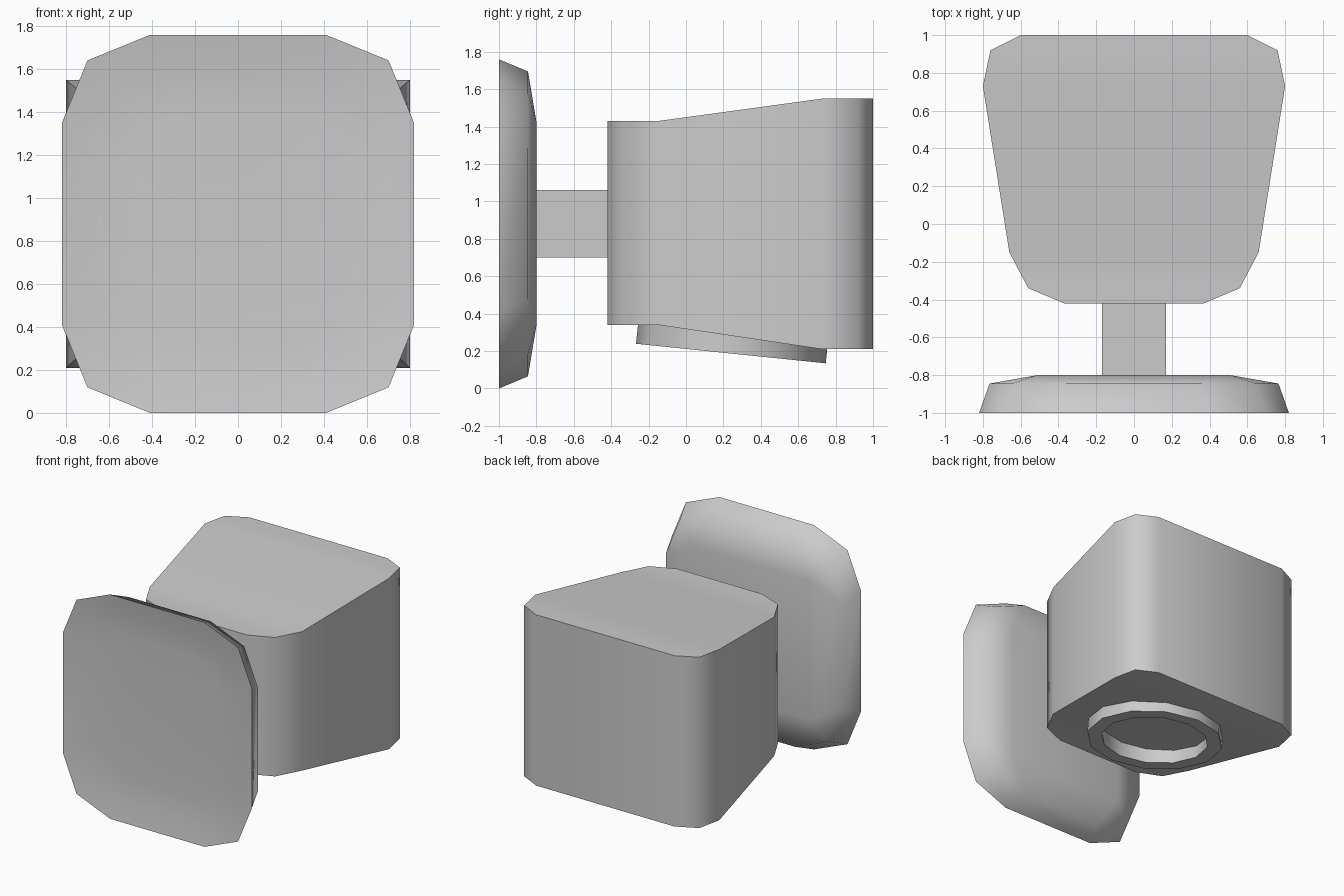
import bpy, bmesh
from math import radians, cos, sin, pi, atan
from mathutils import Matrix

if "Cube" in bpy.data.objects:
    bpy.data.objects.remove(bpy.data.objects["Cube"])


def finish(name, bm, angle=None):
    bmesh.ops.remove_doubles(bm, verts=bm.verts, dist=1e-4)
    bmesh.ops.recalc_face_normals(bm, faces=bm.faces)
    mesh = bpy.data.meshes.new(name)
    bm.to_mesh(mesh)
    bm.free()
    ob = bpy.data.objects.new(name, mesh)
    bpy.context.collection.objects.link(ob)
    if angle:
        bpy.ops.object.select_all(action='DESELECT')
        ob.select_set(True)
        bpy.context.view_layer.objects.active = ob
        bpy.ops.object.shade_smooth_by_angle(angle=radians(angle))
    return ob


def bridge(bm, a, b):
    n = len(a)
    for i in range(n):
        j = (i + 1) % n
        bm.faces.new((a[i], a[j], b[j], b[i]))


# Rounded plate: chamfered rings from the dished front to the back
def plate_ring(bm, y, hx, hz, c):
    q = [(hx, hz - c), (hx - c * .29, hz - c * .29), (hx - c, hz)]
    pts = (q + [(-x, z) for x, z in reversed(q)]
           + [(-x, -z) for x, z in q] + [(x, -z) for x, z in reversed(q)])
    return [bm.verts.new((x, y, z + .88)) for x, z in pts]


bm = bmesh.new()
rings = [plate_ring(bm, *r) for r in (
    (-.965, .50, .55, .25), (-.975, .68, .73, .35), (-1, .82, .88, .41),
    (-.845, .765, .815, .41), (-.80, .51, .545, 0))]
for a, b in zip(rings, rings[1:]):
    bridge(bm, a, b)
bm.faces.new(rings[0])
bmesh.ops.remove_doubles(bm, verts=bm.verts, dist=1e-4)
back = [v for v in bm.verts if abs(v.co.y + .8) < 1e-4]
bmesh.ops.contextual_create(bm, geom=back + [e for e in bm.edges if all(v in back for v in e.verts)])
finish("face_plate", bm, 65)

# Square stem joining plate and housing
bm = bmesh.new()
bmesh.ops.create_cube(bm, size=1, matrix=Matrix.Translation((0, -.6, .88))
                      @ Matrix.Diagonal((.34, .42, .36, 1)))
finish("stem", bm)

# Tapered housing: half outline (x, y), heights grow towards the back
outline = [(.37, -.42), (.56, -.34), (.66, -.15), (.80, .73), (.76, .92), (.60, 1)]
bm = bmesh.new()
rows = []
for x, y in outline:
    t = min(max((y + .15) / .88, 0), 1)
    lo, hi = .34 - .13 * t, 1.43 + .12 * t
    rows.append([bm.verts.new(p) for p in ((-x, y, lo), (x, y, lo), (x, y, hi), (-x, y, hi))])
for a, b in zip(rows, rows[1:]):
    bridge(bm, a, b)
bm.faces.new(rows[0])
bm.faces.new(rows[-1])
finish("housing", bm, 60)

# Tilted twelve-sided ring under the housing
bm = bmesh.new()
loops = [[bm.verts.new((r * cos(i * pi / 6), r * sin(i * pi / 6), z)) for i in range(12)]
         for r, z in ((.51, .13), (.51, 0), (.40, 0), (.40, .13))]
for k in range(4):
    bridge(bm, loops[k], loops[(k + 1) % 4])
bm.transform(Matrix.Translation((0, .24, .187)) @ Matrix.Rotation(-atan(.103), 4, 'X'))
finish("bottom_ring", bm, 40)
